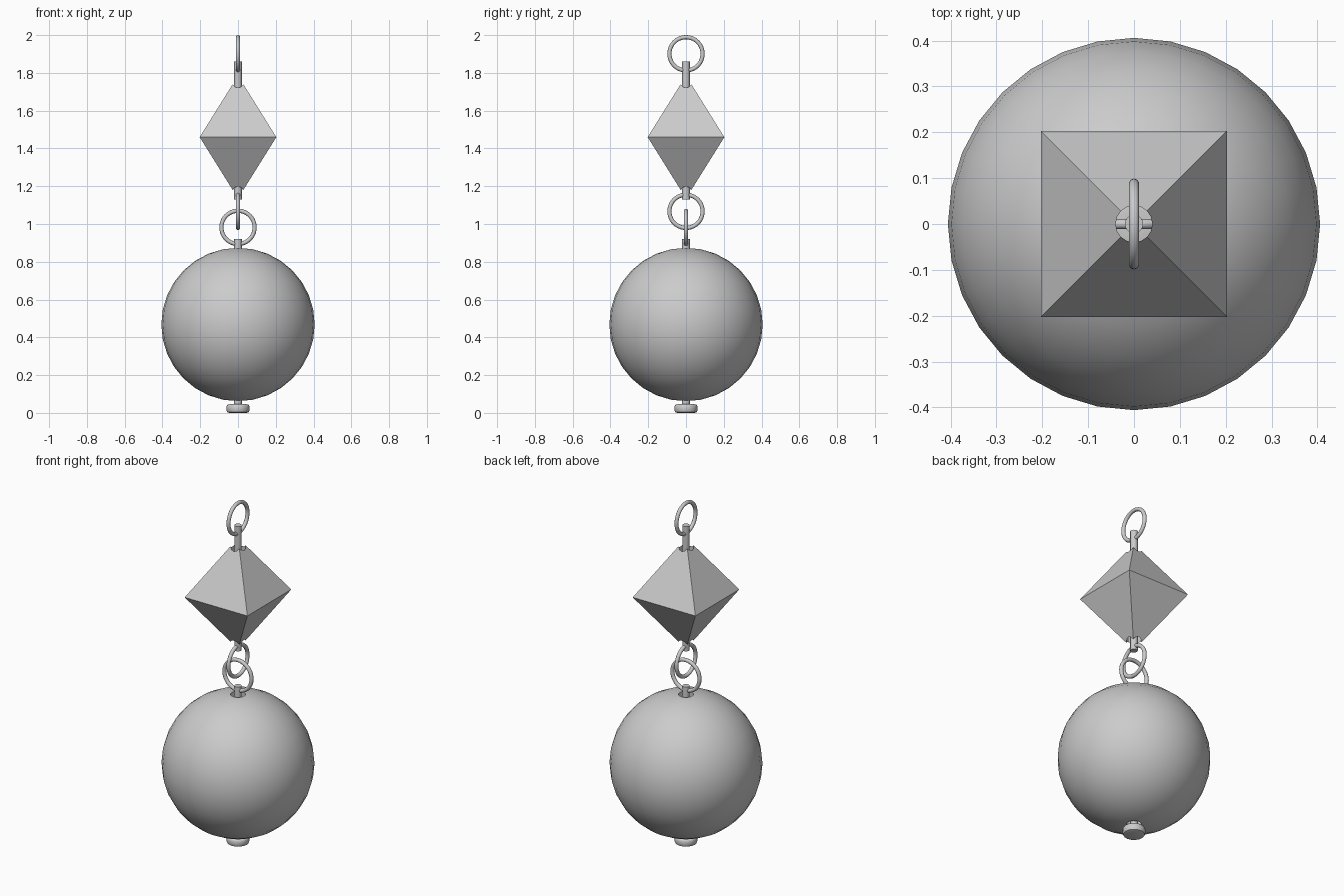
import bpy, math

if "Cube" in bpy.data.objects:
    bpy.data.objects.remove(bpy.data.objects["Cube"])

BALL_Z, BALL_R = 0.468, 0.406
GEM_Z, GEM_R, GEM_H = 1.46, 0.203, 0.325


def smooth(ob, angle=35):
    bpy.ops.object.select_all(action='DESELECT')
    ob.select_set(True)
    bpy.context.view_layer.objects.active = ob
    bpy.ops.object.shade_smooth_by_angle(angle=math.radians(angle))


def lathe(name, profile, sides=16):
    """Revolve (radius, z) points around the z axis."""
    verts, faces = [], []
    for r, z in profile:
        for i in range(sides):
            a = 2 * math.pi * i / sides
            verts.append((r * math.cos(a), r * math.sin(a), z))
    for k in range(len(profile) - 1):
        for i in range(sides):
            j = (i + 1) % sides
            faces.append((k * sides + i, k * sides + j,
                          (k + 1) * sides + j, (k + 1) * sides + i))
    faces.append(tuple(reversed(range(sides))))
    faces.append(tuple(range((len(profile) - 1) * sides, len(profile) * sides)))
    me = bpy.data.meshes.new(name)
    me.from_pydata(verts, [], faces)
    ob = bpy.data.objects.new(name, me)
    bpy.context.collection.objects.link(ob)
    return ob


def ring(name, z, rot):
    bpy.ops.mesh.primitive_torus_add(
        location=(0, 0, z), rotation=rot, major_radius=0.088, minor_radius=0.011,
        major_segments=40, minor_segments=10)
    ob = bpy.context.object
    ob.name = name
    smooth(ob, 60)


# Cutter for the bore through both beads
bore = lathe("bore_cutter", [(0.04, -0.2), (0.04, 2.2)])
bore.hide_render = True
bore.hide_set(True)


def drill(ob):
    m = ob.modifiers.new("bore", 'BOOLEAN')
    m.operation = 'DIFFERENCE'
    m.solver = 'EXACT'
    m.object = bore
    bpy.context.view_layer.objects.active = ob
    bpy.ops.object.modifier_apply(modifier=m.name)


# Round bead
bpy.ops.mesh.primitive_uv_sphere_add(segments=32, ring_count=16, radius=BALL_R,
                                     location=(0, 0, BALL_Z))
ball = bpy.context.object
ball.name = "round_bead"
drill(ball)
smooth(ball)

# Square bipyramid bead
g = GEM_R
me = bpy.data.meshes.new("faceted_bead")
me.from_pydata([(-g, -g, GEM_Z), (g, -g, GEM_Z), (g, g, GEM_Z), (-g, g, GEM_Z),
                (0, 0, GEM_Z + GEM_H), (0, 0, GEM_Z - GEM_H)], [],
               [f for i in range(4) for f in ((i, (i + 1) % 4, 4), ((i + 1) % 4, i, 5))])
gem = bpy.data.objects.new("faceted_bead", me)
bpy.context.collection.objects.link(gem)
drill(gem)

# Pins through the beads; the lower one ends in a rounded head
smooth(lathe("upper_pin", [(0.02, 1.13), (0.02, 1.86)]))
smooth(lathe("lower_pin", [(0.045, 0), (0.057, 0.004), (0.061, 0.015), (0.061, 0.034),
                           (0.056, 0.043), (0.045, 0.046), (0.02, 0.046), (0.02, 0.92)]), 50)

# Linking rings
ring("top_ring", 1.901, (0, math.pi / 2, 0))
ring("middle_ring", 1.067, (0, math.pi / 2, 0))
ring("lower_ring", 0.982, (math.pi / 2, 0, 0))

bpy.data.objects.remove(bore, do_unlink=True)
